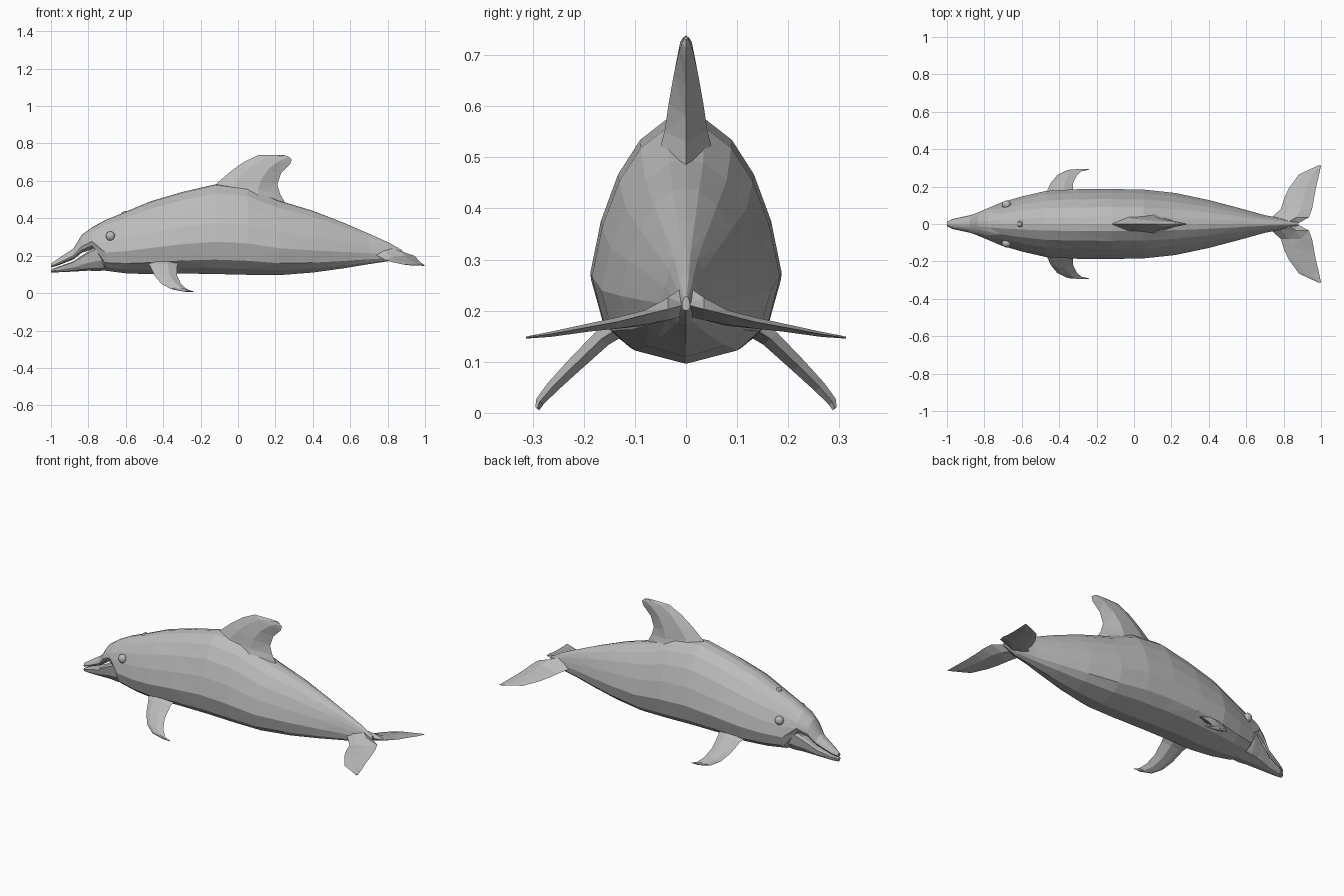
import bpy, bmesh
from mathutils import Vector

cube = bpy.data.objects.get("Cube")
if cube:
    bpy.data.objects.remove(cube, do_unlink=True)

grey = bpy.data.materials.new("dolphin_grey")
grey.use_nodes = True
colour = (0.5, 0.5, 0.5, 1)
grey.diffuse_color = colour
grey.node_tree.nodes["Principled BSDF"].inputs["Base Color"].default_value = colour


def finish(name, bm, triangulate=True):
    """Turn a bmesh into a flat-shaded grey object."""
    bmesh.ops.remove_doubles(bm, verts=bm.verts, dist=0.0005)
    if triangulate:
        bmesh.ops.triangulate(bm, faces=bm.faces)
    bmesh.ops.recalc_face_normals(bm, faces=bm.faces)
    mesh = bpy.data.meshes.new(name)
    bm.to_mesh(mesh)
    bm.free()
    mesh.materials.append(grey)
    obj = bpy.data.objects.new(name, mesh)
    bpy.context.scene.collection.objects.link(obj)
    return obj


def loft(name, rings):
    """Skin a list of closed rings and cap both ends."""
    bm = bmesh.new()
    loops = [[bm.verts.new(p) for p in ring] for ring in rings]
    n = len(loops[0])
    for a, b in zip(loops, loops[1:]):
        for i in range(n):
            j = (i + 1) % n
            bm.faces.new((a[i], a[j], b[j], b[i]))
    bm.faces.new(loops[0])
    bm.faces.new(loops[-1])
    return finish(name, bm)


# Half cross-section from keel to spine: width fraction, height fraction
HALF = [(0, 0), (.6, .065), (.87, .16), (1, .36), (.89, .57),
        (.71, .76), (.48, .9), (.2, .985), (0, 1)]
JAW = [(0, 0), (.6, .1), (.9, .4), (1, .9), (.8, 1), (0, .95)]


def section(half, x, low, high, width):
    right = [Vector((x, u * width, low + v * (high - low))) for u, v in half]
    left = [Vector((p.x, -p.y, p.z)) for p in right[-2:0:-1]]
    return right + left


# Body with upper beak: x, keel height, spine height, half width
body = [(-1, .137, .158, .012), (-.97, .145, .178, .026), (-.88, .18, .238, .045),
        (-.835, .215, .312, .062), (-.78, .235, .352, .085), (-.71, .12, .39, .115),
        (-.6, .106, .435, .147), (-.47, .101, .49, .177), (-.3, .105, .54, .186),
        (-.12, .102, .582, .187), (.05, .098, .565, .184), (.22, .096, .495, .166),
        (.4, .11, .44, .128), (.56, .132, .378, .086), (.7, .155, .318, .047),
        (.8, .17, .273, .028), (.88, .2, .228, .008)]
loft("body", [section(HALF, *row) for row in body])

# Lower jaw, slightly open below the beak
jaw = [(-1, .11, .127, .012), (-.97, .111, .138, .027), (-.88, .115, .17, .046),
       (-.8, .12, .225, .072), (-.75, .118, .255, .088), (-.66, .125, .25, .09)]
loft("lower_jaw", [section(JAW, *row) for row in jaw])


def blade(lead, trail, normal, thick):
    """Fin section: thin at both edges and thickest ahead of the middle."""
    a, b = Vector(lead), Vector(trail)
    off = Vector(normal) * thick
    front, back = a.lerp(b, .25), a.lerp(b, .65)
    return [a, front + off * .8, back + off, b, back - off, front - off * .8]


# Dorsal fin: height and x of each edge, half thickness
dorsal = [((-.16, .545), (.27, .45), .06), ((-.11, .59), (.225, .53), .042),
          ((-.04, .65), (.21, .58), .034), ((.03, .70), (.23, .64), .024),
          ((.11, .738), (.28, .69), .014), ((.2, .739), (.287, .715), .008),
          ((.25, .737), (.27, .73), .004)]
loft("dorsal_fin", [blade((a[0], 0, a[1]), (b[0], 0, b[1]), (0, 1, 0), t)
                    for a, b, t in dorsal])

# Flippers: leading x, trailing x, sideways, height, half thickness
flipper = [(-.5, -.31, .11, .18, .02), (-.47, -.325, .165, .145, .018),
           (-.445, -.325, .22, .092, .015), (-.41, -.305, .262, .05, .012),
           (-.36, -.275, .286, .022, .009), (-.29, -.235, .291, .008, .005)]

# Flukes: sideways, leading x and height, trailing x and height, half thickness
fluke = [(0, .7, .235, .87, .212, .03), (.035, .735, .205, .935, .203, .022),
         (.08, .785, .178, .952, .192, .014), (.135, .802, .172, .962, .178, .011),
         (.19, .827, .165, .972, .168, .008), (.265, .882, .153, .99, .154, .005),
         (.313, .985, .148, 1, .147, .002)]

for side, s in (("left", 1), ("right", -1)):
    loft(side + "_flipper", [blade((a, s * y, z), (b, s * y, z), (0, s * .75, .66), t)
                             for a, b, y, z, t in flipper])
    loft(side + "_fluke", [blade((a, s * y, za), (b, s * y, zb), (0, 0, 1), t)
                           for y, a, za, b, zb, t in fluke])
    # Eye
    bm = bmesh.new()
    bmesh.ops.create_uvsphere(bm, u_segments=12, v_segments=8, radius=.025)
    eye = finish(side + "_eye", bm, False)
    eye.location = (-.682, s * .103, .305)
    eye.scale.y = .9

# Blowhole rim on top of the head
bm = bmesh.new()
bmesh.ops.create_cone(bm, cap_ends=True, segments=10, radius1=.018, radius2=.012, depth=.009)
blowhole = finish("blowhole", bm, False)
blowhole.location = (-.61, 0, .432)
blowhole.rotation_euler.y = -.39
